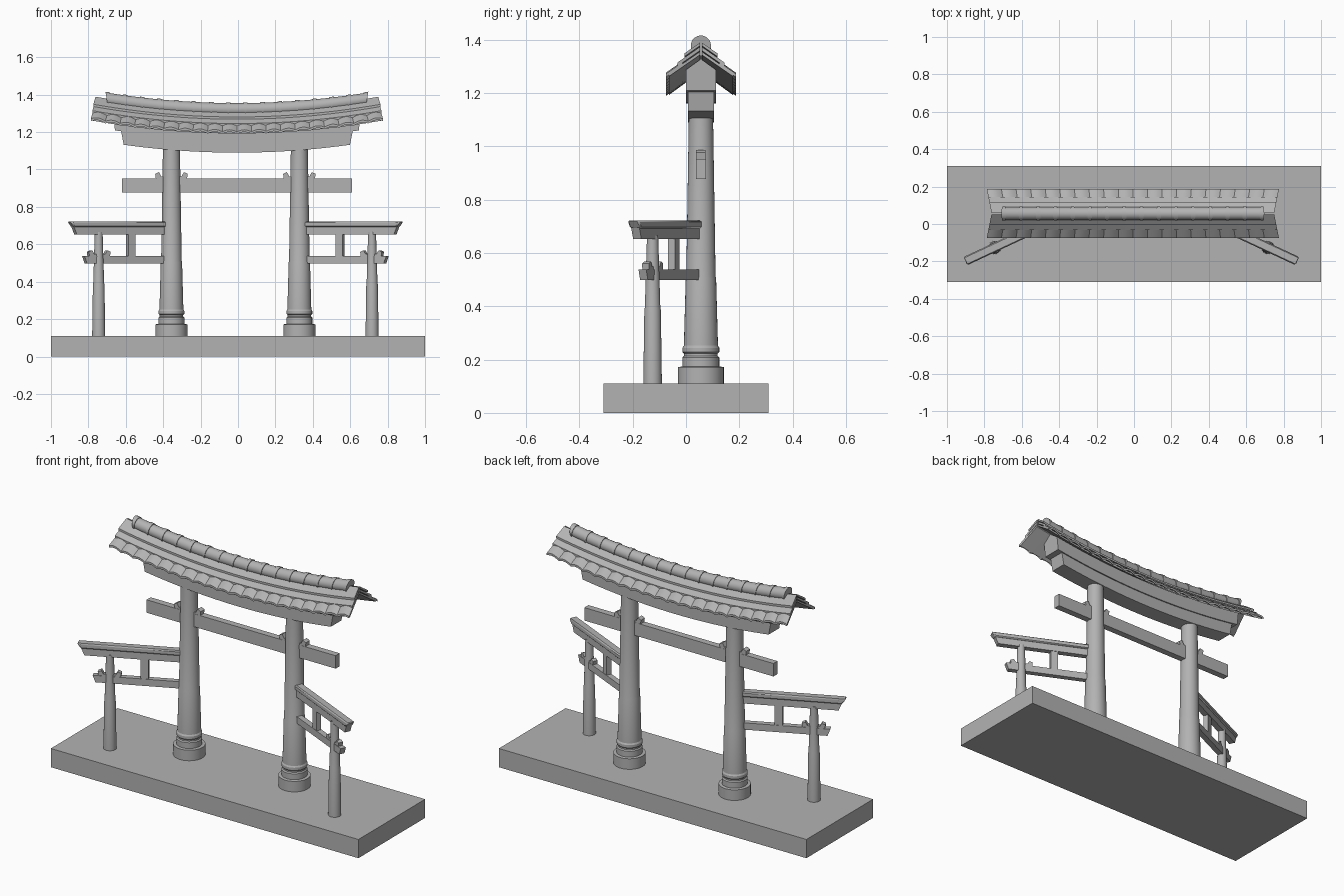
import bpy, bmesh, math
from mathutils import Matrix, Vector

if "Cube" in bpy.data.objects:
    bpy.data.objects.remove(bpy.data.objects["Cube"])

stone = bpy.data.materials.new("grey stone")
stone.diffuse_color = (0.45, 0.45, 0.45, 1)
stone.use_nodes = True
stone.node_tree.nodes["Principled BSDF"].inputs["Base Color"].default_value = stone.diffuse_color

CX = -0.014      # mirror centre of the pillars and wings
RX = -0.006      # mirror centre of the roof and beams
PY = 0.056       # depth of the main gate line
LIFT = 0.115     # upward curve of the roof: z += LIFT * x^2


def finish(name, bm, matrix=Matrix()):
    bmesh.ops.recalc_face_normals(bm, faces=bm.faces)
    me = bpy.data.meshes.new(name)
    bm.to_mesh(me)
    bm.free()
    me.transform(matrix)
    for p in me.polygons:
        p.use_smooth = True
    me.set_sharp_from_angle(angle=math.radians(30))
    me.materials.append(stone)
    ob = bpy.data.objects.new(name, me)
    bpy.context.collection.objects.link(ob)
    return ob


def bridge(bm, rings):
    for a, b in zip(rings, rings[1:]):
        for i in range(len(a)):
            j = (i + 1) % len(a)
            bm.faces.new((a[i], a[j], b[j], b[i]))
    bm.faces.new(rings[0])
    bm.faces.new(rings[-1][::-1])


def sweep(name, pts, n=24, c=0.0, bump=lambda t: 0.0):
    """Sweep a closed (y, z, half length) section along the curved roof line."""
    bm = bmesh.new()
    rings = []
    for i in range(n + 1):
        t = i / n
        ring = []
        for y, z, h in pts:
            x = c + h * (2 * t - 1)
            ring.append(bm.verts.new((RX + x, PY + y, z + LIFT * x * x + bump(t))))
        rings.append(ring)
    bridge(bm, rings)
    return finish(name, bm)


def lathe(name, profile, x, y, sides=32):
    bm = bmesh.new()
    rings = [[bm.verts.new((x + r * math.cos(2 * math.pi * k / sides),
                            y + r * math.sin(2 * math.pi * k / sides), z))
              for k in range(sides)] for r, z in profile]
    bridge(bm, rings)
    return finish(name, bm)


def prism(name, outline, width, matrix):
    """Extrude a (u, z) outline across its local depth."""
    bm = bmesh.new()
    rings = [[bm.verts.new((u, y, z)) for u, z in outline] for y in (-width / 2, width / 2)]
    bridge(bm, rings)
    return finish(name, bm, matrix)


def rect(u0, u1, z0, z1):
    return [(u0, z0), (u1, z0), (u1, z1), (u0, z1)]


def wedge(u, r, z, d, size, h):
    """Wedge outline on side d of a post at u with radius r."""
    a = u + d * (r - 0.012)
    return [(a, z), (u + d * (r + size), z), (u + d * (r + size + 0.004), z + 0.75 * h),
            (u + d * (r + size * 0.55), z + h), (u + d * (r + size * 0.2), z + 0.4 * h),
            (a, z + 0.4 * h)]


# base slab
prism("base", rect(-1, 1, 0, 0.11), 0.62, Matrix())

# main pillars, wings
for s, side in ((-1, "left"), (1, "right")):
    px = CX + s * 0.342
    lathe(side + "_pillar", [
        (0.086, 0.10), (0.086, 0.172), (0.069, 0.174), (0.069, 0.208), (0.063, 0.214),
        (0.063, 0.222), (0.069, 0.228), (0.069, 0.244), (0.064, 0.252), (0.057, 0.505),
        (0.055, 0.512), (0.045, 1.14)], px, PY)

    # wing runs outward and forward from its pillar
    ang = math.radians(-25 if s > 0 else 205)
    m = Matrix.Translation((px, PY, 0)) @ Matrix.Rotation(ang, 4, 'Z')
    prism(side + "_wing_top_beam", [(0.02, 0.652), (0.565, 0.652), (0.583, 0.695), (0.02, 0.695)],
          0.034, m)
    cap = prism(side + "_wing_cap", [(0.02, 0.692), (0.583, 0.692), (0.605, 0.722), (0.02, 0.722)],
                0.048, m)
    bev = cap.modifiers.new("bevel", 'BEVEL')
    bev.width = 0.006
    bev.segments = 1
    prism(side + "_wing_lower_beam", [(0.02, 0.498), (0.505, 0.498), (0.52, 0.538), (0.02, 0.538)],
          0.032, m)
    prism(side + "_wing_strut", rect(0.219, 0.261, 0.53, 0.66), 0.028, m)
    post = m @ Vector((0.429, 0, 0))
    lathe(side + "_wing_post", [(0.035, 0.10), (0.031, 0.385), (0.029, 0.395), (0.021, 0.665)],
          post.x, post.y, 24)
    for d, w in ((-1, "inner"), (1, "outer")):
        prism(f"{side}_wing_{w}_wedge", wedge(0.429, 0.026, 0.535, d, 0.034, 0.033), 0.028, m)
        prism(f"{side}_pillar_{w}_wedge", wedge(s * 0.342, 0.047, 0.948, d, 0.036, 0.038), 0.036,
              Matrix.Translation((CX, PY, 0)))

# straight tie beam through both pillars
prism("tie_beam", rect(-0.615, 0.615, 0.877, 0.953), 0.038, Matrix.Translation((RX, PY, 0)))

# curved lintels under the roof
sweep("lower_lintel", [(-0.049, 1.09, 0.605), (0.049, 1.09, 0.605),
                       (0.049, 1.165, 0.62), (-0.049, 1.165, 0.62)])
sweep("upper_lintel", [(-0.056, 1.16, 0.652), (0.056, 1.16, 0.652), (0.056, 1.237, 0.66),
                       (0, 1.277, 0.662), (-0.056, 1.237, 0.66)])


# roof: sloping boards, stepped ridge layers and a row of curved eave tiles on each side
def slope(d, up):
    return 1.292 - 0.73 * d + up


def half(d):
    return 0.755 + 0.2 * d


def slab(s, d0, d1, lo, hi):
    return [(s * d, slope(d, u), half(d)) for d, u in ((d0, lo), (d1, lo), (d1, hi), (d0, hi))]


TILES = 20
for s, side in ((-1, "front"), (1, "back")):
    sweep(side + "_roof_board", slab(s, 0.004, 0.120, -0.012, 0.0))
    sweep(side + "_roof_layer_low", slab(s, 0.004, 0.088, 0.004, 0.018))
    sweep(side + "_roof_layer_high", slab(s, 0.004, 0.062, 0.022, 0.034))
    sweep(side + "_eave_tiles", slab(s, 0.07, 0.131, -0.004, 0.008), n=TILES * 6,
          bump=lambda t: 0.011 * abs(math.sin(math.pi * TILES * t)) - 0.003)


# ridge roll with collars
def circle(r, h):
    return [(r * math.cos(k * math.pi / 10), 1.321 + r * math.sin(k * math.pi / 10),
             h + 0.006 * math.sin(k * math.pi / 10)) for k in range(20)]


sweep("ridge_roll", circle(0.034, 0.692))
for k in range(16):
    sweep("ridge_collar", circle(0.038, 0.0065), n=1, c=-0.69 + 1.38 * k / 15)
